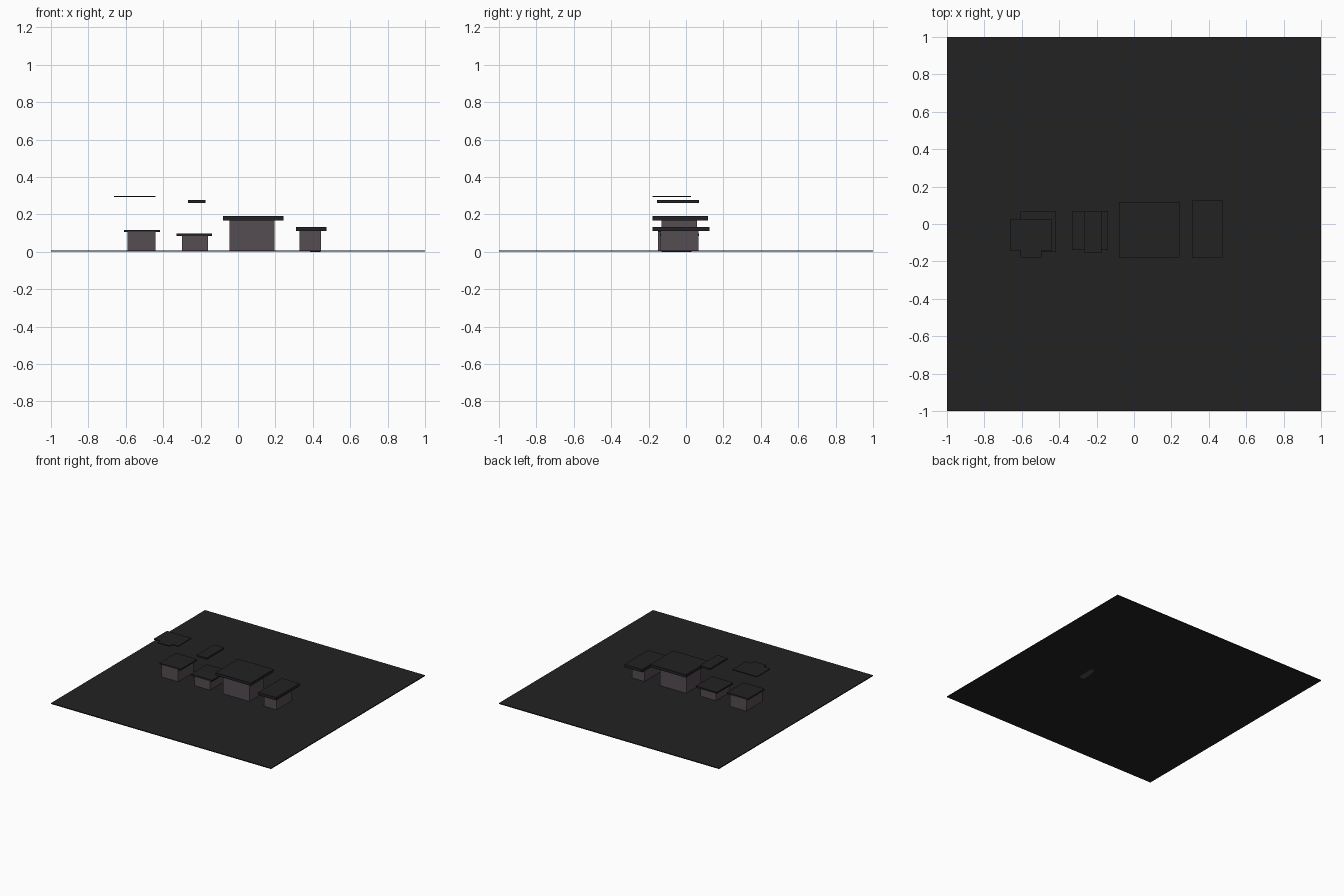
import bpy, bmesh

if "Cube" in bpy.data.objects:
    bpy.data.objects.remove(bpy.data.objects["Cube"])


def material(name, rgb):
    m = bpy.data.materials.new(name)
    m.diffuse_color = (*rgb, 1)
    m.use_nodes = True
    m.node_tree.nodes["Principled BSDF"].inputs["Base Color"].default_value = m.diffuse_color
    return m


DARK = material("charcoal", (0.016, 0.016, 0.016))
WALL = material("mauve grey", (0.09, 0.073, 0.086))


def prism(name, outline, z0, z1, mat):
    """Extrude a flat outline from z0 up to z1."""
    bm = bmesh.new()
    face = bm.faces.new([bm.verts.new((x, y, z0)) for x, y in outline])
    ext = bmesh.ops.extrude_face_region(bm, geom=[face])
    for g in ext["geom"]:
        if isinstance(g, bmesh.types.BMVert):
            g.co.z = z1
    bmesh.ops.recalc_face_normals(bm, faces=bm.faces)
    me = bpy.data.meshes.new(name)
    bm.to_mesh(me)
    bm.free()
    me.materials.append(mat)
    ob = bpy.data.objects.new(name, me)
    bpy.context.collection.objects.link(ob)
    return ob


def box(name, x0, x1, y0, y1, z0, z1, mat):
    return prism(name, [(x0, y0), (x1, y0), (x1, y1), (x0, y1)], z0, z1, mat)


# Ground slab
box("ground_slab", -1, 1, -1, 1, 0.0006, 0.008, DARK)

# Four small buildings: walls, then overhanging flat roof
walls = [(-0.59, -0.44, -0.15, 0.06, 0.108), (-0.30, -0.16, -0.135, 0.04, 0.086),
         (-0.045, 0.195, -0.13, 0.06, 0.170), (0.33, 0.445, -0.135, 0.068, 0.112)]
roofs = [(-0.61, -0.417, -0.15, 0.066, 0.105, 0.117), (-0.33, -0.138, -0.14, 0.07, 0.084, 0.097),
         (-0.08, 0.242, -0.18, 0.117, 0.168, 0.191), (0.31, 0.472, -0.18, 0.126, 0.110, 0.133)]
for i, (w, r) in enumerate(zip(walls, roofs), 1):
    box(f"building_{i}_walls", *w[:4], 0.002, w[4], WALL)
    box(f"building_{i}_roof", *r, DARK)

# Sliver of the end building showing through the underside
prism("footing", [(0.385, -0.12), (0.42, -0.13), (0.44, -0.10),
                  (0.44, 0.01), (0.42, 0.03), (0.40, 0.0)], 0, 0.004, WALL)

# Floating panels
prism("floating_sheet", [(-0.664, -0.145), (-0.606, -0.145), (-0.606, -0.18), (-0.495, -0.18),
                         (-0.495, -0.145), (-0.442, -0.145), (-0.442, 0.027), (-0.664, 0.027)],
      0.292, 0.299, DARK)
box("floating_bar", -0.268, -0.175, -0.155, 0.07, 0.262, 0.276, DARK)
